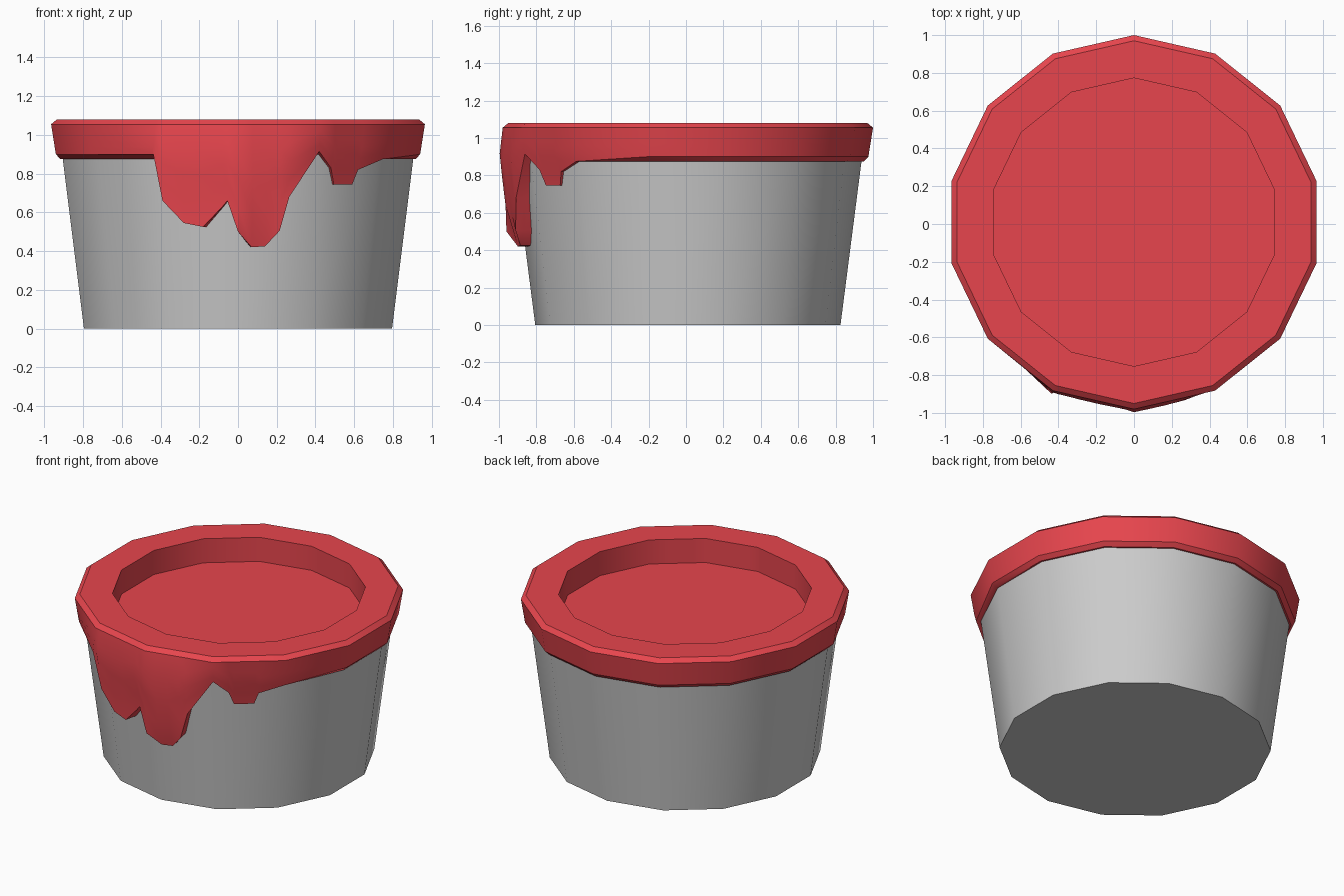
import bpy, bmesh, math

if "Cube" in bpy.data.objects:
    bpy.data.objects.remove(bpy.data.objects["Cube"])

N = 14
STEP = 2 * math.pi / N
CY = 0.01                       # centre of the round body in y

def interp(table, z):
    if z <= table[0][0]:
        return table[0][1]
    for (a, ra), (b, rb) in zip(table, table[1:]):
        if z <= b:
            return ra + (rb - ra) * (z - a) / (b - a)
    return table[-1][1]

def point(a, r, z):
    # point on a 14-sided ring; angle 0 is the front corner
    d = r * math.cos(STEP / 2) / math.cos(a % STEP - STEP / 2)
    return (d * math.sin(a), CY - d * math.cos(a), z)

def can_radius(z):
    return 0.816 + 0.113 * z / 0.88

def loft(name, columns, color=None):
    # columns: one list of points per angle, skinned all the way round
    bm = bmesh.new()
    cols = [[bm.verts.new(p) for p in c] for c in columns]
    for i, c in enumerate(cols):
        d = cols[(i + 1) % len(cols)]
        for j in range(len(c) - 1):
            bm.faces.new((c[j], c[j + 1], d[j + 1], d[j]))
    bm.faces.new([c[0] for c in cols])
    bm.faces.new([c[-1] for c in cols])
    bmesh.ops.recalc_face_normals(bm, faces=bm.faces)
    me = bpy.data.meshes.new(name)
    bm.to_mesh(me)
    bm.free()
    ob = bpy.data.objects.new(name, me)
    bpy.context.collection.objects.link(ob)
    if color:
        mat = bpy.data.materials.new(name)
        mat.diffuse_color = color
        mat.use_nodes = True
        mat.node_tree.nodes["Principled BSDF"].inputs["Base Color"].default_value = mat.diffuse_color
        me.materials.append(mat)
    bpy.ops.object.select_all(action='DESELECT')
    ob.select_set(True)
    bpy.context.view_layer.objects.active = ob
    bpy.ops.object.shade_smooth_by_angle(angle=math.radians(32))
    return ob

# Tapered can
loft("can", [[point(k * STEP, can_radius(z), z) for z in (0, 0.9)] for k in range(N)])

# Lower edge of the paint drips, seen from the front (x, z)
DRIP = [(-0.44, 0.9), (-0.39, 0.66), (-0.28, 0.545), (-0.18, 0.525), (-0.08, 0.63),
        (-0.055, 0.66), (0, 0.5), (0.07, 0.42), (0.14, 0.425), (0.215, 0.505),
        (0.265, 0.68), (0.42, 0.915), (0.48, 0.83), (0.495, 0.745), (0.59, 0.745),
        (0.62, 0.82), (0.745, 0.875)]
BIG = [(0.42, 0.925), (0.5, 0.97), (0.65, 0.975), (0.9, 1.008), (1.055, 0.99)]
SMALL = [(0.745, 0.925), (0.82, 0.94), (0.9, 0.965), (1.055, 0.99)]

def angle_at(x, r):
    lo, hi = -1.3, 1.3
    for _ in range(40):
        mid = (lo + hi) / 2
        if point(mid, r, 0)[0] < x:
            lo = mid
        else:
            hi = mid
    k = round(lo / STEP)
    return k * STEP if abs(lo - k * STEP) < 0.02 else lo

# Lid: recess, rim and skirt running into the drips
edges = []
for x, zb in DRIP:
    table = BIG if x < 0.3 else SMALL
    edges.append((angle_at(x, interp(table, zb)), zb, table, x < -0.42))
edges += [(k * STEP, 0.9, SMALL, True) for k in range(3, N - 1)]

columns = []
for a, zb, table, lip in edges:
    prof = [(0.763, 0.92), (0.763, 1.08), (0.96, 1.08)]
    for i in range(5):
        z = 1.055 + (zb - 1.055) * i / 4
        prof.append((interp(table, z), z))
    if lip:
        prof += [(0.94, 0.875), (can_radius(0.875) - 0.01, 0.875)]
    else:
        inner = can_radius(zb) - 0.01
        prof += [((prof[-1][0] + inner) / 2, zb), (inner, zb)]
    columns.append([point(a, r, z) for r, z in prof])
# close only the recess floor and the hidden underside
loft("lid_with_drips", columns, (0.8, 0.06, 0.075, 1))
